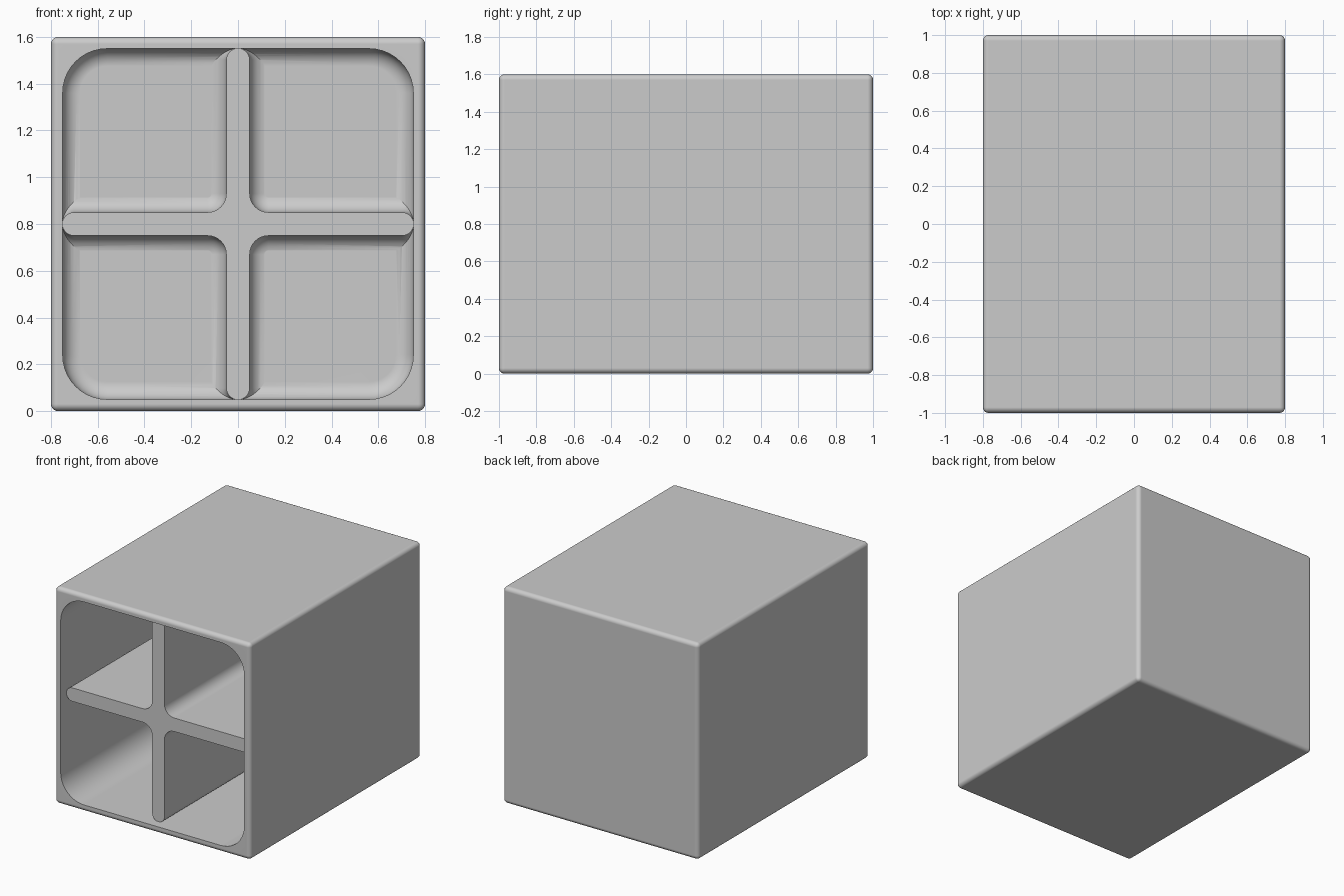
import bpy
import bmesh
from math import sin, cos, pi

old = bpy.data.objects.get("Cube")
if old:
    bpy.data.objects.remove(old, do_unlink=True)

WIDTH, DEPTH, EDGE = 1.6, 2.0, 0.03    # outer box
MID = WIDTH / 2
INNER, CORNER = 0.75, 0.19             # cavity half width and corner radius
FLOOR, FILLET = 0.95, 0.075            # back of the cavity and its rounding
HALF, CROOK, CAP = 0.05, 0.08, 0.702   # divider half width, crossing radius, end centre
DIVIDER_FRONT = -0.93

grey = bpy.data.materials.new("light_grey")
grey.use_nodes = True
colour = (0.6, 0.6, 0.6, 1)
grey.diffuse_color = colour
grey.node_tree.nodes["Principled BSDF"].inputs["Base Color"].default_value = colour


def arc(cx, cy, r, start, end, steps):
    angles = [start + (end - start) * i / steps for i in range(steps + 1)]
    return [(cx + r * cos(a), cy + r * sin(a)) for a in angles]


def four_turns(quarter):
    """Repeat a quarter outline around the centre."""
    points = []
    for _ in range(4):
        points += quarter
        quarter = [(-y, x) for x, y in quarter]
    return points


def cavity_outline(inset):
    c = INNER - CORNER
    return four_turns(arc(c, c, CORNER - inset, 0, pi / 2, 10))


def cross_outline(grow):
    c = HALF + CROOK
    tip = arc(CAP, 0, HALF + grow, -pi / 2, pi / 2, 16)
    crook = arc(c, c, CROOK - grow, 1.5 * pi, pi, 8)
    return four_turns(tip + crook)


def fillet_rings(back, steps=8):
    """Depth and offset pairs for a rounding that ends flat at the back."""
    turns = [pi / 2 * i / steps for i in range(steps + 1)]
    return [(back - FILLET + FILLET * sin(a), FILLET * (1 - cos(a))) for a in turns]


def add_object(name, bm):
    bmesh.ops.recalc_face_normals(bm, faces=bm.faces)
    mesh = bpy.data.meshes.new(name)
    bm.to_mesh(mesh)
    bm.free()
    mesh.materials.append(grey)
    obj = bpy.data.objects.new(name, mesh)
    bpy.context.collection.objects.link(obj)
    return obj


def loft(name, outline, rings):
    """Skin a closed outline through rings stacked along the depth."""
    bm = bmesh.new()
    loops = [[bm.verts.new((x, y, z + MID)) for x, z in outline(offset)]
             for y, offset in rings]
    for a, b in zip(loops, loops[1:]):
        for i in range(len(a)):
            j = (i + 1) % len(a)
            bm.faces.new((a[i], a[j], b[j], b[i]))
    bm.faces.new(loops[0])
    bm.faces.new(loops[-1])
    return add_object(name, bm)


def subtract(target, tool):
    mod = target.modifiers.new("cut", 'BOOLEAN')
    mod.operation = 'DIFFERENCE'
    mod.solver = 'EXACT'
    mod.object = tool
    bpy.context.view_layer.objects.active = target
    bpy.ops.object.modifier_apply(modifier=mod.name)
    bpy.data.objects.remove(tool, do_unlink=True)


# Outer box with softened edges
bm = bmesh.new()
bmesh.ops.create_cube(bm, size=1)
for v in bm.verts:
    v.co = (v.co.x * WIDTH, v.co.y * DEPTH, v.co.z * WIDTH + MID)
bmesh.ops.bevel(bm, geom=bm.edges[:], offset=EDGE, segments=5, profile=0.5,
                affect='EDGES')
box = add_object("divided_box", bm)

# Cavity shape, rounded where the walls meet the back
cavity = loft("cavity_cutter", cavity_outline, [(-1.1, 0)] + fillet_rings(FLOOR))

# Crossed dividers, flaring into the back wall
cross = loft("crossed_dividers", cross_outline,
             [(DIVIDER_FRONT, 0)] + fillet_rings(FLOOR + 0.001) + [(1.05, FILLET)])

# Hollow the box into four compartments
subtract(cavity, cross)
subtract(box, cavity)

# Smooth rounded parts, keep rims sharp and flats even
bpy.ops.object.select_all(action='DESELECT')
box.select_set(True)
bpy.context.view_layer.objects.active = box
bpy.ops.object.shade_smooth_by_angle(angle=pi / 6)
weighted = box.modifiers.new("even_shading", 'WEIGHTED_NORMAL')
weighted.keep_sharp = True
